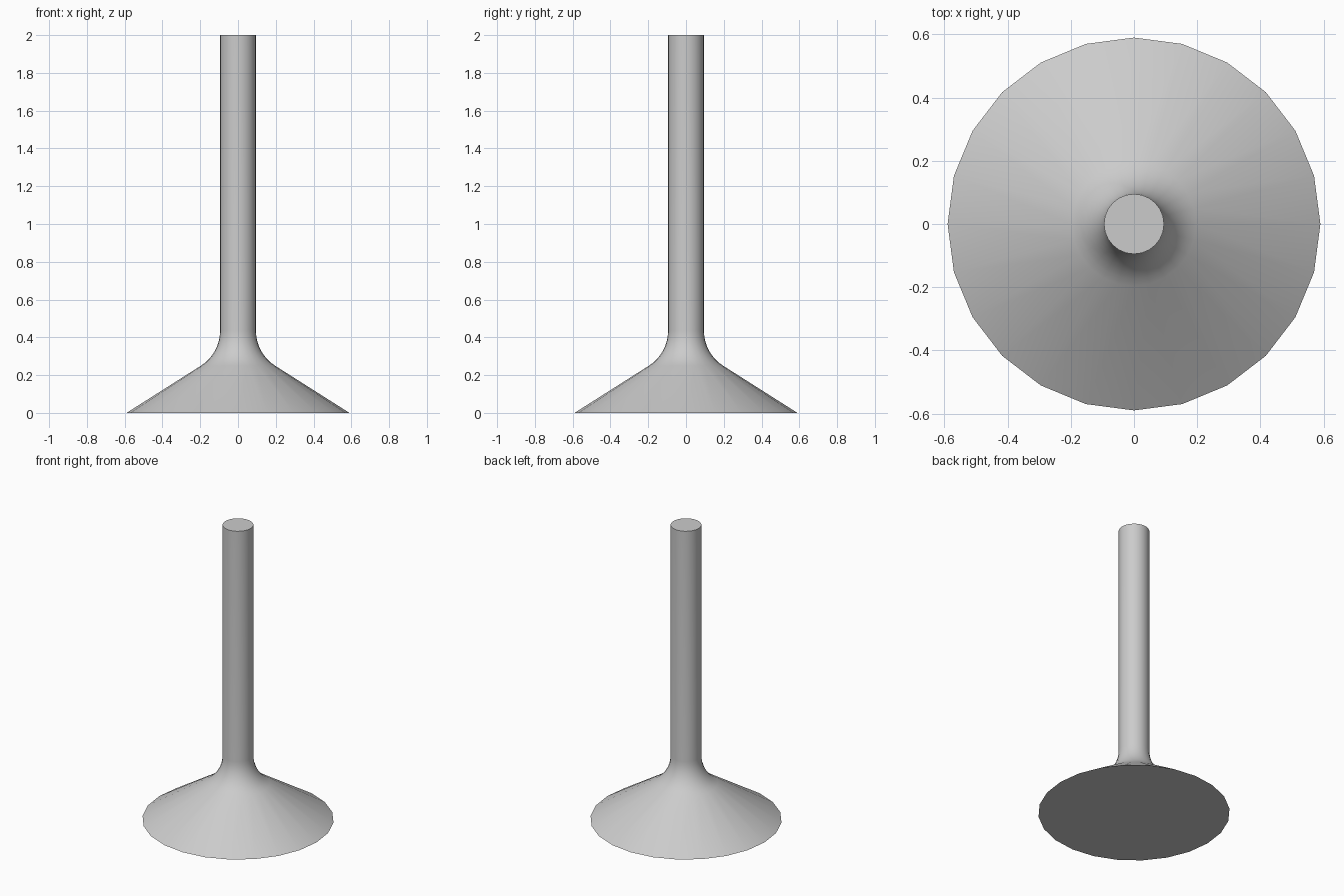
import bpy, bmesh, math

if "Cube" in bpy.data.objects:
    bpy.data.objects.remove(bpy.data.objects["Cube"])

SIDES = 24
BASE_R, STEM_R, HEIGHT = 0.59, 0.095, 2.0
FILLET_R, FILLET_Z = 0.22, 0.435

# Profile: flared base, curved fillet, straight stem
slope = math.radians(57.4)
profile = [(BASE_R, 0.0)]
for i in range(8, -1, -1):
    a = slope * i / 8
    profile.append((STEM_R + FILLET_R * (1 - math.cos(a)),
                    FILLET_Z - FILLET_R * math.sin(a)))
profile.append((STEM_R, HEIGHT))

# Revolve the profile into rings and skin them
bm = bmesh.new()
rings = []
for r, z in profile:
    rings.append([bm.verts.new((r * math.cos(2 * math.pi * k / SIDES),
                                r * math.sin(2 * math.pi * k / SIDES), z))
                  for k in range(SIDES)])
for low, high in zip(rings, rings[1:]):
    for k in range(SIDES):
        n = (k + 1) % SIDES
        bm.faces.new((low[k], low[n], high[n], high[k]))

# Flat underside and stem top
bm.faces.new(rings[0][::-1])
bm.faces.new(rings[-1])

mesh = bpy.data.meshes.new("flared_stem")
bm.to_mesh(mesh)
bm.free()
stem = bpy.data.objects.new("flared_stem", mesh)
bpy.context.collection.objects.link(stem)
bpy.context.view_layer.objects.active = stem
stem.select_set(True)
bpy.ops.object.shade_smooth_by_angle(angle=math.radians(40))
